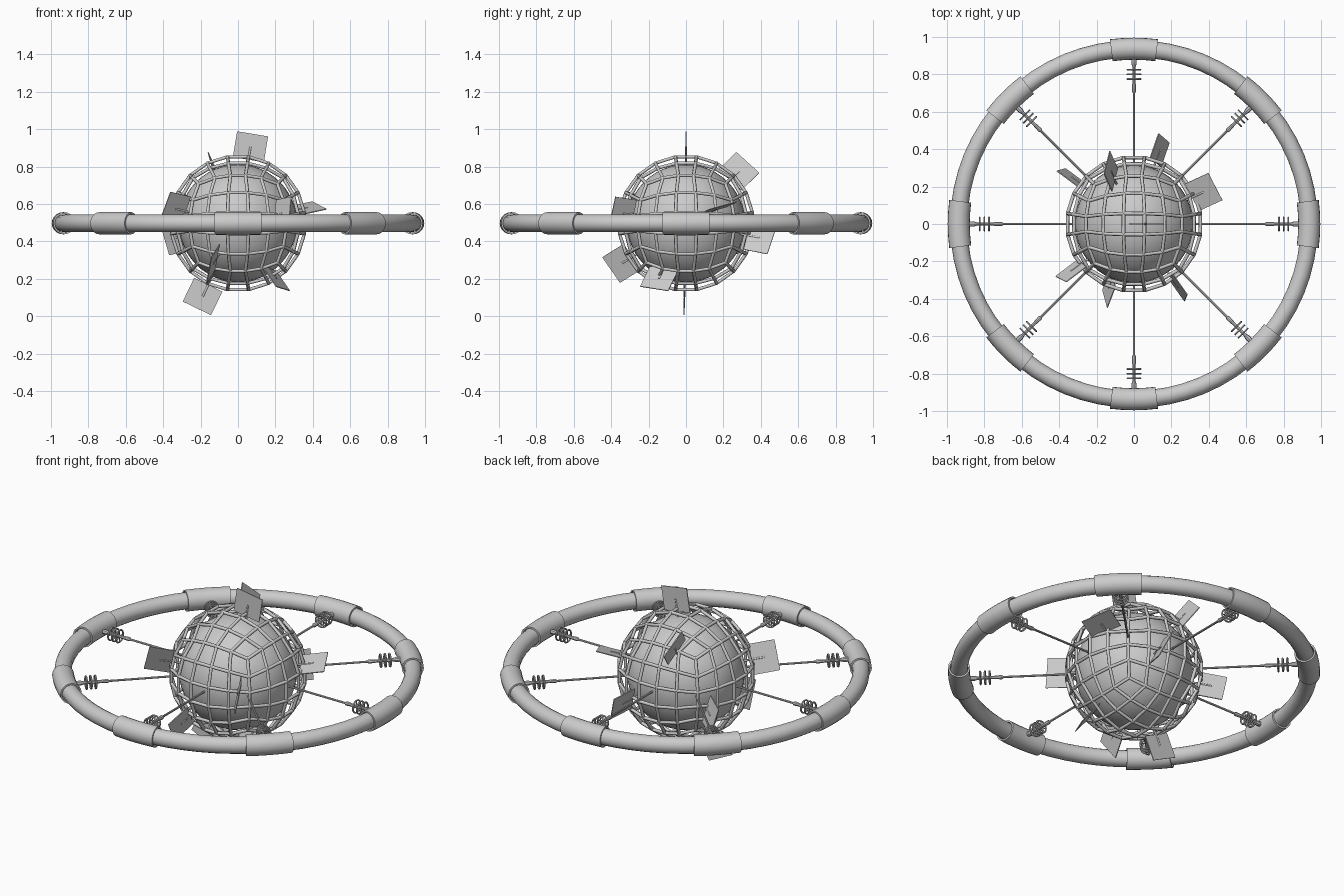
import bpy, bmesh, math
from mathutils import Vector, Matrix

if "Cube" in bpy.data.objects:
    bpy.data.objects.remove(bpy.data.objects["Cube"], do_unlink=True)

CENTRE = Vector((0, 0, 0.497))
RING_R = 0.937

metal = bpy.data.materials.new("light_grey")
metal.use_nodes = True
metal.diffuse_color = (0.6, 0.6, 0.6, 1)
metal.node_tree.nodes["Principled BSDF"].inputs["Base Color"].default_value = (0.6, 0.6, 0.6, 1)


def add_object(name, data):
    obj = bpy.data.objects.new(name, data)
    bpy.context.collection.objects.link(obj)
    data.materials.append(metal)
    obj.location = CENTRE
    return obj


def finish(name, bm, smooth=True):
    bmesh.ops.recalc_face_normals(bm, faces=bm.faces[:])
    mesh = bpy.data.meshes.new(name)
    bm.to_mesh(mesh)
    bm.free()
    obj = add_object(name, mesh)
    if smooth:
        bpy.ops.object.select_all(action="DESELECT")
        obj.select_set(True)
        bpy.context.view_layer.objects.active = obj
        bpy.ops.object.shade_smooth_by_angle(angle=math.radians(35))
    return obj


def bridge(bm, rings, closed):
    """Join neighbouring loops of vertices with quads."""
    for i in range(len(rings) - (0 if closed else 1)):
        a, b = rings[i], rings[(i + 1) % len(rings)]
        for j in range(len(a)):
            k = (j + 1) % len(a)
            bm.faces.new((a[j], a[k], b[k], b[j]))


def sweep_arc(name, section, start, end, steps, closed=False):
    """Sweep a closed (radius, height) section around the z axis."""
    bm = bmesh.new()
    rings = []
    for i in range(steps if closed else steps + 1):
        a = start + (end - start) * i / steps
        rings.append([bm.verts.new((r * math.cos(a), r * math.sin(a), z)) for r, z in section])
    bridge(bm, rings, closed)
    return bm if name is None else finish(name, bm)


def circle(radius, sides, centre=0.0):
    return [(centre + radius * math.cos(2 * math.pi * i / sides),
             radius * math.sin(2 * math.pi * i / sides)) for i in range(sides)]


def ball_grid(radius, cuts):
    """Cube with evenly spaced cuts, rounded into a ball."""
    bm = bmesh.new()
    bmesh.ops.create_cube(bm, size=2)
    bmesh.ops.subdivide_edges(bm, edges=bm.edges[:], cuts=cuts, use_grid_fill=True)
    for v in bm.verts:
        v.co = Vector([math.tan(c * math.pi / 4) for c in v.co]).normalized() * radius
    return bm


def tubes(name, segments, radius):
    curve = bpy.data.curves.new(name, "CURVE")
    curve.dimensions = "3D"
    curve.bevel_depth = radius
    curve.bevel_resolution = 1
    curve.use_fill_caps = True
    for a, b in segments:
        spline = curve.splines.new("POLY")
        spline.points.add(1)
        spline.points[0].co = (*a, 1)
        spline.points[1].co = (*b, 1)
    return add_object(name, curve)


# Core ball and the cage of bars around it
finish("core_ball", ball_grid(0.315, 11))
grid = ball_grid(0.364, 4)
tubes("cage", [(e.verts[0].co.copy(), e.verts[1].co.copy()) for e in grid.edges], 0.0095)
grid.free()

# Outer ring
sweep_arc("outer_ring", circle(0.046, 16, RING_R), 0, 2 * math.pi, 64, True)

# Profile of a spoke: distance from centre, radius
SPOKE = [(0.30, 0.006), (0.70, 0.006), (0.71, 0.012), (0.755, 0.009), (0.84, 0.009),
         (0.855, 0.014), (0.875, 0.014), (0.90, 0.008)]

for n in range(8):
    angle = n * math.pi / 4
    turn = Matrix.Rotation(angle, 4, "Z")

    # Sleeve: a thin open shell around the ring
    half = 0.13
    bm = bmesh.new()
    loops = []
    for radius, ends in ((0.059, (-half, -half / 2, 0, half / 2, half)),
                         (0.050, (half, 0, -half))):
        for a in ends:
            loops.append([bm.verts.new((r * math.cos(a + angle), r * math.sin(a + angle), z))
                          for r, z in circle(radius, 20, RING_R)])
    bridge(bm, loops, True)
    finish(f"ring_sleeve_{n + 1}", bm)

    # Spoke with tapered joints
    bm = bmesh.new()
    loops = [[bm.verts.new(turn @ Vector((d, y, z))) for y, z in circle(r, 8)] for d, r in SPOKE]
    bridge(bm, loops, False)
    bm.faces.new(loops[0])
    bm.faces.new(loops[-1])
    finish(f"spoke_{n + 1}", bm)

    # Three hoops around each spoke, held by cross bars
    bars = []
    for k, d in enumerate((0.775, 0.80, 0.825)):
        bm = sweep_arc(None, circle(0.005, 6, 0.035), 0, 2 * math.pi, 20, True)
        place = turn @ Matrix.Translation((d, 0, 0)) @ Matrix.Rotation(math.pi / 2, 4, "Y")
        bm.transform(place)
        finish(f"spoke_hoop_{n + 1}_{k + 1}", bm)
        for axis in (Vector((0.035, 0, 0)), Vector((0, 0.035, 0))):
            bars.append((place @ axis, place @ -axis))
    tubes(f"hoop_bars_{n + 1}", bars, 0.003)

# Panels: middle of the outer edge, and direction of that edge
PANELS = [
    ((0.078, 0, 0.478), (1, 0, -0.16)),
    ((-0.22, -0.01, -0.455), (0.9, 0, -0.43)),
    ((0.16, 0.46, -0.09), (0.06, -0.04, -0.15)),
    ((0.435, 0.20, 0.095), (0.07, -0.16, -0.045)),
    ((-0.145, 0.33, 0.325), (0.03, 0.115, -0.11)),
    ((-0.39, 0.29, -0.09), (0.035, 0.02, -0.16)),
    ((-0.39, -0.295, 0.09), (0.04, -0.03, 0.13)),
    ((-0.155, -0.40, -0.25), (-0.02, 0.10, -0.123)),
    ((0.278, -0.395, 0.06), (0.015, 0.03, 0.15)),
    ((0.24, -0.17, -0.35), (-0.085, -0.18, 0.026)),
]
stems = []
for n, (tip, edge) in enumerate(PANELS):
    tip = Vector(tip)
    out = tip.normalized()
    side = Vector(edge)
    side = (side - out * side.dot(out)).normalized()
    frame = Matrix((side, out, side.cross(out))).transposed().to_4x4()
    bm = bmesh.new()
    bmesh.ops.create_cube(bm, size=1, matrix=Matrix.Translation(tip - out * 0.07) @ frame
                          @ Matrix.Diagonal((0.168, 0.14, 0.005, 1)))
    finish(f"panel_{n + 1}", bm, smooth=False)
    stems.append((out * 0.30, tip - out * 0.07))
tubes("panel_stems", stems, 0.006)
